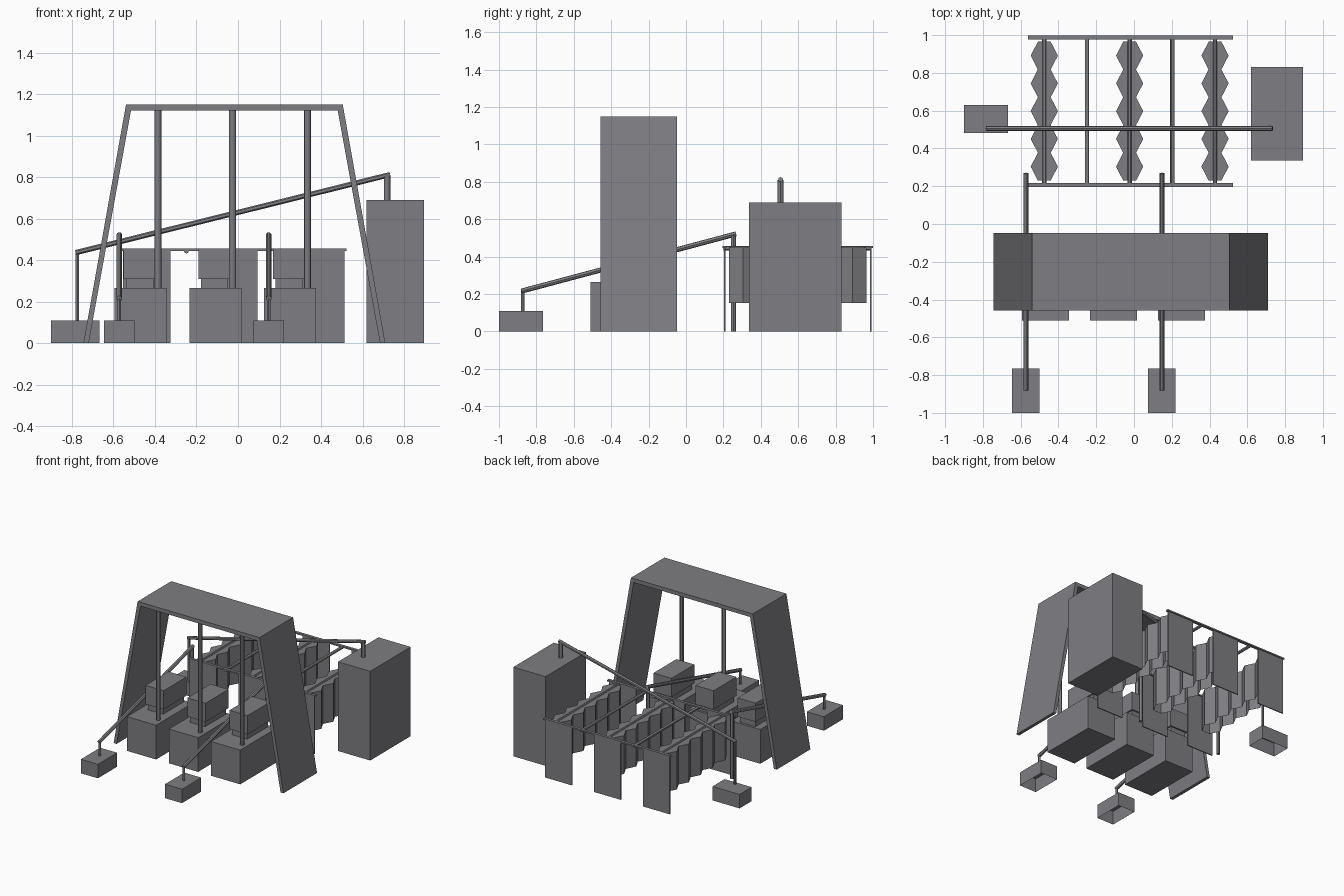
import bpy
import bmesh
from mathutils import Vector

cube = bpy.data.objects.get("Cube")
if cube:
    bpy.data.objects.remove(cube, do_unlink=True)

# One slate grey for everything
grey = bpy.data.materials.new("slate_grey")
grey.use_nodes = True
colour = (0.21, 0.208, 0.225, 1)
grey.diffuse_color = colour
grey.node_tree.nodes["Principled BSDF"].inputs["Base Color"].default_value = colour


def finish(name, bm):
    bmesh.ops.recalc_face_normals(bm, faces=bm.faces)
    mesh = bpy.data.meshes.new(name)
    bm.to_mesh(mesh)
    bm.free()
    mesh.materials.append(grey)
    obj = bpy.data.objects.new(name, mesh)
    bpy.context.collection.objects.link(obj)
    return obj


def drop_bottom(bm):
    low = min(v.co.z for v in bm.verts)
    faces = [f for f in bm.faces if all(abs(v.co.z - low) < 1e-5 for v in f.verts)]
    bmesh.ops.delete(bm, geom=faces, context='FACES_ONLY')


def box(name, x, y, z, open_bottom=False):
    """Box from (min, max) ranges."""
    bm = bmesh.new()
    bmesh.ops.create_cube(bm, size=1)
    for v in bm.verts:
        v.co = [r[0] + (c + 0.5) * (r[1] - r[0]) for c, r in zip(v.co, (x, y, z))]
    if open_bottom:
        drop_bottom(bm)
    return finish(name, bm)


def prism(name, outline, offset, open_bottom=False):
    """Extrude a flat outline along an offset."""
    bm = bmesh.new()
    face = bm.faces.new([bm.verts.new(p) for p in outline])
    new = bmesh.ops.extrude_face_region(bm, geom=[face], use_keep_orig=True)["geom"]
    bmesh.ops.translate(bm, vec=offset,
                        verts=[g for g in new if isinstance(g, bmesh.types.BMVert)])
    if open_bottom:
        drop_bottom(bm)
    return finish(name, bm)


def tube(name, a, b, radius):
    """Round bar between two points."""
    a, b = Vector(a), Vector(b)
    bm = bmesh.new()
    bmesh.ops.create_cone(bm, cap_ends=True, segments=12, radius1=radius,
                          radius2=radius, depth=(b - a).length)
    turn = (b - a).to_track_quat('Z', 'Y').to_matrix()
    bmesh.ops.rotate(bm, verts=bm.verts, matrix=turn)
    bmesh.ops.translate(bm, verts=bm.verts, vec=(a + b) / 2)
    for f in bm.faces:
        f.smooth = len(f.verts) == 4
    obj = finish(name, bm)
    for e in obj.data.edges:
        e.use_edge_sharp = False
    bpy.ops.object.select_all(action='DESELECT')
    obj.select_set(True)
    bpy.context.view_layer.objects.active = obj
    bpy.ops.object.shade_smooth_by_angle()
    return obj


# Canopy: flat roof on two splayed panel legs
mid = -0.0175
half = [(-0.727, 0), (-0.522, 1.15)], [(0.498, 1.12), (0.702, 0)]
outer = [(-0.727, 0), (-0.522, 1.15), (0.522, 1.15), (0.727, 0)]
inner = [(0.702, 0), (0.498, 1.12), (-0.498, 1.12), (-0.702, 0)]
prism("canopy", [(x + mid, -0.457, z) for x, z in outer + inner], (0, 0.41, 0))

# Three machines with a post up to the canopy
for i in range(3):
    x = -0.594 + 0.36 * i
    box(f"machine_base_{i}", (x, x + 0.25), (-0.51, -0.06), (0, 0.265))
    u = x + 0.043
    box(f"machine_neck_{i}", (u + 0.012, u + 0.143), (-0.333, -0.077), (0.265, 0.31))
    box(f"machine_head_{i}", (u, u + 0.155), (-0.345, -0.065), (0.31, 0.455))
    px = x + 0.208
    tube(f"canopy_post_{i}", (px, -0.425, 0.265), (px, -0.425, 1.125), 0.0165)

# Rack rails with hanging end plates
for side, y in (("front", 0.206), ("rear", 0.988)):
    box(f"{side}_rail", (-0.56, 0.523), (y - 0.011, y + 0.011), (0.445, 0.456))
    for i in range(3):
        x = -0.555 + 0.419 * i
        box(f"{side}_plate_{i}", (x, x + 0.23), (y - 0.004, y + 0.004), (0, 0.446))

# Rods across the rack
for i in range(5):
    x = -0.475 + 0.226 * i
    tube(f"rack_rod_{i}", (x, 0.2, 0.444), (x, 0.99, 0.444), 0.0115)

# Pleated hangings, five folds each
for i in range(3):
    x = -0.475 + 0.452 * i
    right = [(x + (0.072 if k % 2 else 0.034), 0.23 + 0.0735 * k, 0.152) for k in range(11)]
    left = [(2 * x - px, y, z) for px, y, z in reversed(right)]
    prism(f"pleated_hanging_{i}", right + left, (0, 0, 0.296), open_bottom=True)

# Front pump boxes with pipes sloping back over the machines
for i, x in enumerate((-0.572, 0.148)):
    box(f"pump_box_{i}", (x - 0.073, x + 0.073), (-1, -0.765), (0, 0.108), True)
    tube(f"pump_riser_{i}", (x, -0.872, 0.1), (x, -0.872, 0.22), 0.009)
    tube(f"feed_pipe_{i}", (x, -0.88, 0.215), (x, 0.268, 0.521), 0.0135)
    tube(f"feed_drop_{i}", (x, 0.253, 0), (x, 0.253, 0.517), 0.0135)

# Tank and the long pipe from the side box
box("tank", (0.62, 0.896), (0.337, 0.832), (0, 0.69))
box("side_box", (-0.9, -0.668), (0.482, 0.63), (0, 0.108), True)
tube("side_riser", (-0.774, 0.506, 0.1), (-0.774, 0.506, 0.44), 0.009)
tube("long_pipe", (-0.782, 0.506, 0.436), (0.733, 0.506, 0.812), 0.0125)
tube("tank_inlet", (0.718, 0.506, 0.68), (0.718, 0.506, 0.81), 0.0155)
